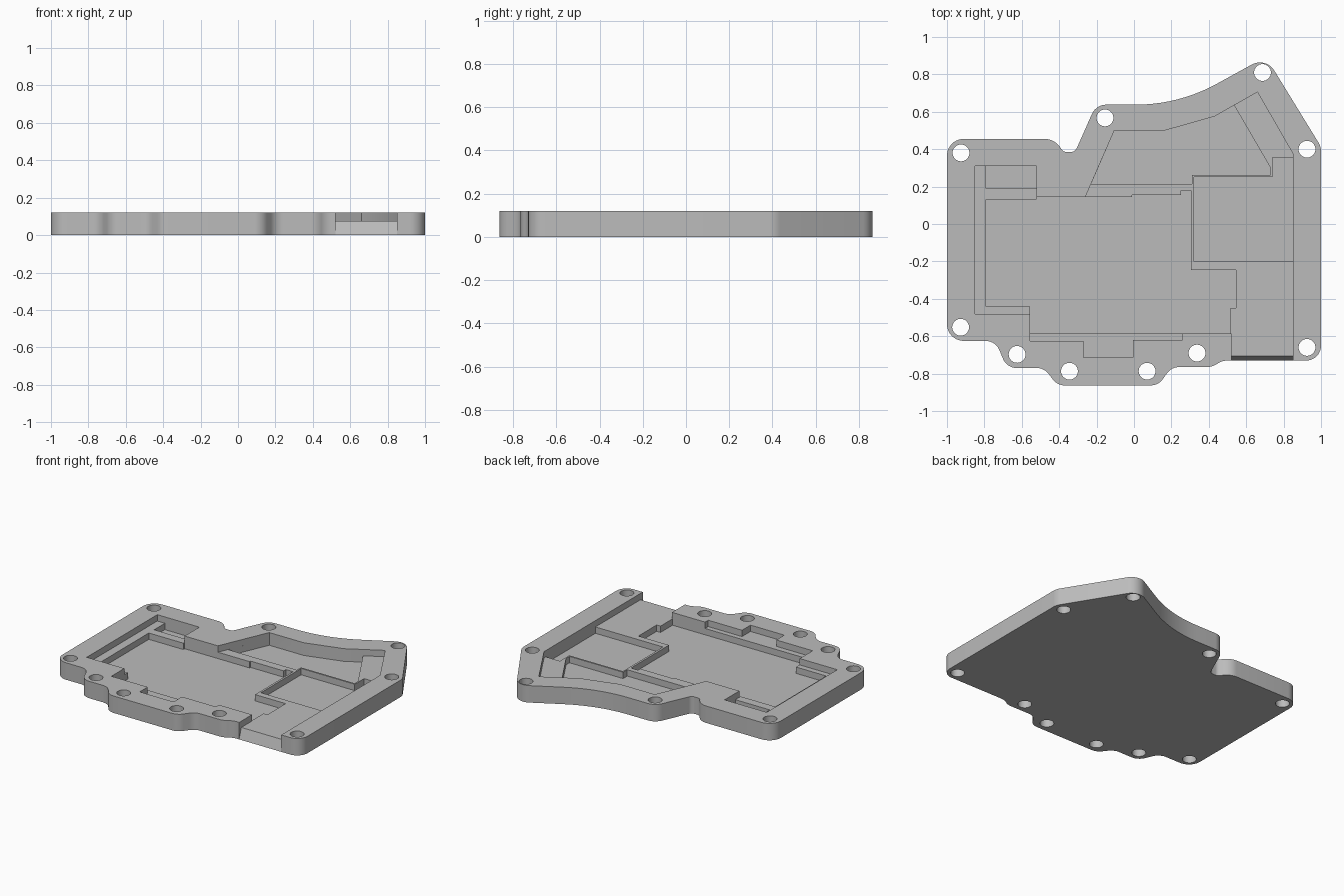
import bpy, bmesh, math
from mathutils import Vector

cube = bpy.data.objects.get("Cube")
if cube:
    bpy.data.objects.remove(cube, do_unlink=True)

TOP, LEDGE, FLOOR = 0.12, 0.075, 0.03

gray = bpy.data.materials.new("plain_gray")
gray.use_nodes = True
gray.diffuse_color = (0.5, 0.5, 0.5, 1)
gray.node_tree.nodes["Principled BSDF"].inputs["Base Color"].default_value = gray.diffuse_color


def rounded(corners, steps=10):
    """Replace each (x, y, radius) corner by a tangent arc."""
    points = []
    count = len(corners)
    for i, (x, y, radius) in enumerate(corners):
        corner = Vector((x, y))
        before = (Vector(corners[i - 1][:2]) - corner).normalized()
        after = (Vector(corners[(i + 1) % count][:2]) - corner).normalized()
        half = before.angle(after) / 2
        reach = radius / math.tan(half)
        centre = corner + (before + after).normalized() * radius / math.sin(half)
        start = corner + before * reach - centre
        end = corner + after * reach - centre
        sweep = start.angle(end)
        for k in range(steps + 1):
            t = k / steps
            points.append(centre + (start * math.sin((1 - t) * sweep)
                                    + end * math.sin(t * sweep)) / math.sin(sweep))
    return points


def prism(name, base, direction):
    """Extrude a flat loop of 3D points along a direction."""
    bm = bmesh.new()
    face = bm.faces.new([bm.verts.new(p) for p in base])
    made = bmesh.ops.extrude_face_region(bm, geom=[face])["geom"]
    moved = [g for g in made if isinstance(g, bmesh.types.BMVert)]
    bmesh.ops.translate(bm, verts=moved, vec=direction)
    bmesh.ops.recalc_face_normals(bm, faces=bm.faces)
    mesh = bpy.data.meshes.new(name)
    bm.to_mesh(mesh)
    bm.free()
    mesh.materials.append(gray)
    obj = bpy.data.objects.new(name, mesh)
    bpy.context.collection.objects.link(obj)
    return obj


def upright(name, outline, low, high):
    return prism(name, [(p[0], p[1], low) for p in outline], (0, 0, high - low))


def cut(target, cutter):
    """Subtract the cutter from the target and discard it."""
    cutter.hide_render = True
    mod = target.modifiers.new("cut", "BOOLEAN")
    mod.operation = "DIFFERENCE"
    mod.solver = "EXACT"
    mod.object = cutter
    bpy.context.view_layer.objects.active = target
    bpy.ops.object.modifier_apply(modifier=mod.name)
    bpy.data.objects.remove(cutter, do_unlink=True)


# Plate with a scalloped, rounded outline
plate = upright("base_plate", rounded([
    (-1, .455, .09), (-.42, .455, .1), (-.38, .385, .035), (-.315, .385, .035),
    (-.203, .638, .085), (.24, .638, .9), (.705, .894, .09), (1, .413, .09),
    (1, -.73, .08), (.47, -.73, .1), (.42, -.765, .1), (.2, -.765, .08),
    (.13, -.863, .08), (-.41, -.863, .08), (-.48, -.77, .08), (-.68, -.77, .08),
    (-.74, -.625, .08), (-1, -.625, .09)]), 0, TOP)

# Shallow recess that forms the ledges and the open front channel
cut(plate, upright("ledge_recess", [
    (-.85, .31), (-.52, .31), (-.52, .145), (-.26, .145), (-.105, .5), (.165, .5),
    (.43, .575), (.66, .705), (.85, .375), (.85, -.95), (.52, -.95), (.52, -.585),
    (.26, -.585), (.26, -.62), (-.005, -.62), (-.005, -.715), (-.27, -.715),
    (-.27, -.625), (-.555, -.625), (-.555, -.48), (-.85, -.48)], LEDGE, TOP + .1))

# Deep pockets
pockets = {
    "main_pocket": [
        (-.79, .13), (-.52, .13), (-.52, .145), (-.01, .145), (-.01, .155), (.25, .155),
        (.25, .18), (.305, .18), (.305, -.245), (.545, -.245), (.545, -.45),
        (.515, -.45), (.515, -.585), (-.555, -.585), (-.555, -.44), (-.79, -.44)],
    "corner_pocket": [(-.79, .19), (-.52, .19), (-.52, .31), (-.79, .31)],
    "square_pocket": [
        (.32, -.2), (.85, -.2), (.85, .355), (.74, .355), (.74, .25), (.32, .25)],
    "back_pocket": [
        (-.229, .215), (-.105, .5), (.165, .5), (.43, .575), (.535, .635),
        (.73, .3), (.73, .262), (.31, .262), (.31, .215)],
}
for name, outline in pockets.items():
    cut(plate, upright(name, outline, FLOOR, TOP + .1))

# Sloped lip at the mouth of the front channel
cut(plate, prism("lip_slope", [
    (.52, -.73, 0), (.52, -.705, LEDGE), (.52, -.69, TOP),
    (.52, -.9, TOP), (.52, -.9, -.1), (.52, -.763, -.1)], (.33, 0, 0)))

# Screw holes through the rim
holes = [(-.925, .38), (-.155, .567), (.687, .81), (.925, .4), (.925, -.66),
         (.337, -.69), (.07, -.787), (-.345, -.787), (-.625, -.697), (-.927, -.552)]
for x, y in holes:
    ring = [(x + .045 * math.cos(a), y + .045 * math.sin(a))
            for a in (math.tau * k / 32 for k in range(32))]
    cut(plate, upright("screw_hole", ring, -.1, TOP + .1))

# Smooth the curved walls, keep the machined edges sharp
bpy.ops.object.select_all(action="DESELECT")
plate.select_set(True)
bpy.context.view_layer.objects.active = plate
bpy.ops.object.shade_smooth_by_angle(angle=math.radians(30))
